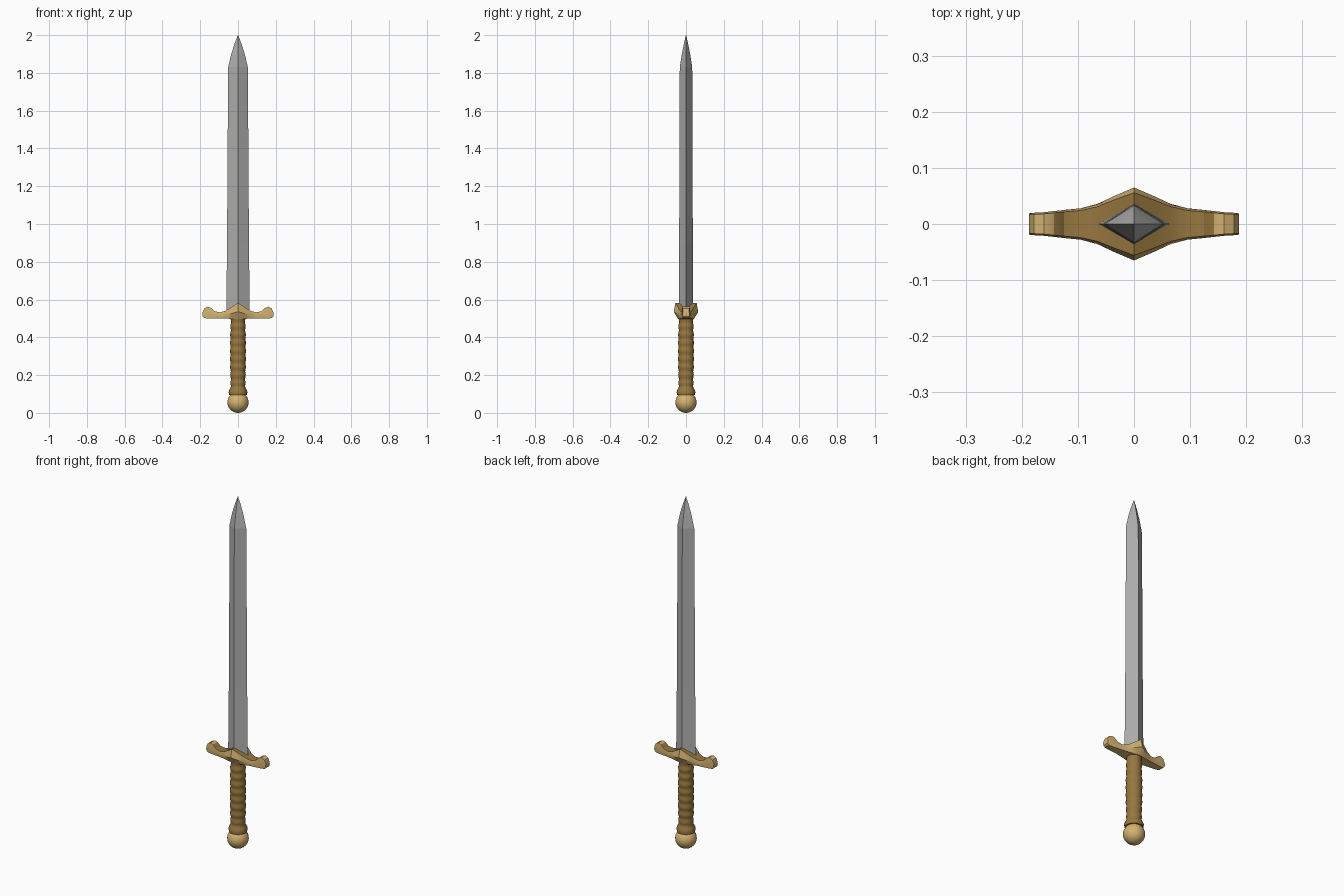
import bpy, bmesh, math

if "Cube" in bpy.data.objects:
    bpy.data.objects.remove(bpy.data.objects["Cube"])


def material(name, rgb):
    m = bpy.data.materials.new(name)
    m.diffuse_color = (*rgb, 1)
    m.use_nodes = True
    m.node_tree.nodes["Principled BSDF"].inputs["Base Color"].default_value = m.diffuse_color
    return m


STEEL = material("steel grey", (0.44, 0.44, 0.43))
GOLD = material("pale gold", (0.66, 0.45, 0.17))
BROWN = material("grip brown", (0.31, 0.185, 0.05))


def loft(name, rings, mats):
    """Skin a list of equal-length point rings and cap both ends."""
    bm = bmesh.new()
    loops = [[bm.verts.new(p) for p in ring] for ring in rings]
    n = len(loops[0])
    for a, b in zip(loops, loops[1:]):
        for i in range(n):
            j = (i + 1) % n
            bm.faces.new((a[i], a[j], b[j], b[i]))
    bm.faces.new(loops[0][::-1])
    bm.faces.new(loops[-1])
    bmesh.ops.remove_doubles(bm, verts=bm.verts, dist=1e-5)
    bmesh.ops.recalc_face_normals(bm, faces=bm.faces)
    mesh = bpy.data.meshes.new(name)
    bm.to_mesh(mesh)
    bm.free()
    for m in mats:
        mesh.materials.append(m)
    ob = bpy.data.objects.new(name, mesh)
    bpy.context.collection.objects.link(ob)
    return ob


def smooth(ob, angle):
    bpy.ops.object.select_all(action='DESELECT')
    ob.select_set(True)
    bpy.context.view_layer.objects.active = ob
    bpy.ops.object.shade_smooth_by_angle(angle=math.radians(angle))


def turned(name, profile, mats, sides=24):
    """Round part from (radius, z) pairs."""
    ob = loft(name, [[(r * math.cos(2 * math.pi * i / sides),
                       r * math.sin(2 * math.pi * i / sides), z)
                      for i in range(sides)] for r, z in profile], mats)
    smooth(ob, 50)
    return ob


# Blade: diamond section tapering to a point
blade = [(0.062, 0.036, 0.53), (0.058, 0.036, 0.9), (0.055, 0.035, 1.4),
         (0.052, 0.033, 1.83), (0.036, 0.022, 1.90), (0.018, 0.011, 1.955),
         (0.001, 0.001, 2.0)]
loft("blade", [[(w, 0, z), (0, t, z), (-w, 0, z), (0, -t, z)]
               for w, t, z in blade], [STEEL])

# Crossguard: x, half depth, bottom depth, bottom z, top z
half = [(0, 0.065, 0.042, 0.498, 0.583), (0.035, 0.050, 0.036, 0.498, 0.560),
        (0.065, 0.036, 0.030, 0.499, 0.541), (0.095, 0.028, 0.025, 0.5, 0.532),
        (0.125, 0.025, 0.022, 0.5, 0.538), (0.143, 0.023, 0.020, 0.5, 0.556),
        (0.160, 0.021, 0.018, 0.5, 0.562), (0.178, 0.020, 0.017, 0.502, 0.553),
        (0.187, 0.019, 0.016, 0.510, 0.534)]
stations = [(-x, *rest) for x, *rest in half[:0:-1]] + half


def guard_ring(x, d, b, z0, z1):
    zm = z0 + (z1 - z0) * 0.45
    t = d * 0.86
    return [(x, -b, z0), (x, b, z0), (x, d, zm), (x, t, z1), (x, -t, z1), (x, -d, zm)]


guard = loft("crossguard", [guard_ring(*s) for s in stations], [GOLD, BROWN])
for f in guard.data.polygons:
    # Darker upper face between the end knobs
    if f.normal.z > 0.5 and abs(f.center.x) < 0.15:
        f.material_index = 1
smooth(guard, 32)

# Grip: rippled handle with a flared foot
grip = [(0.047, 0.095), (0.050, 0.112), (0.045, 0.124), (0.038, 0.138)]
steps = 48
for i in range(steps + 1):
    u = i / steps
    grip.append((0.038 + 0.003 * math.sin(math.pi * u)
                 + 0.0018 * math.sin(2 * math.pi * 8 * u), 0.145 + 0.345 * u))
grip.append((0.040, 0.51))
turned("grip", grip, [BROWN])

# Pommel ball
ball = [(max(0.0005, 0.056 * math.sin(a)), 0.056 - 0.056 * math.cos(a))
        for a in [math.pi * 0.76 * i / 14 for i in range(15)]]
turned("pommel", ball, [GOLD])
